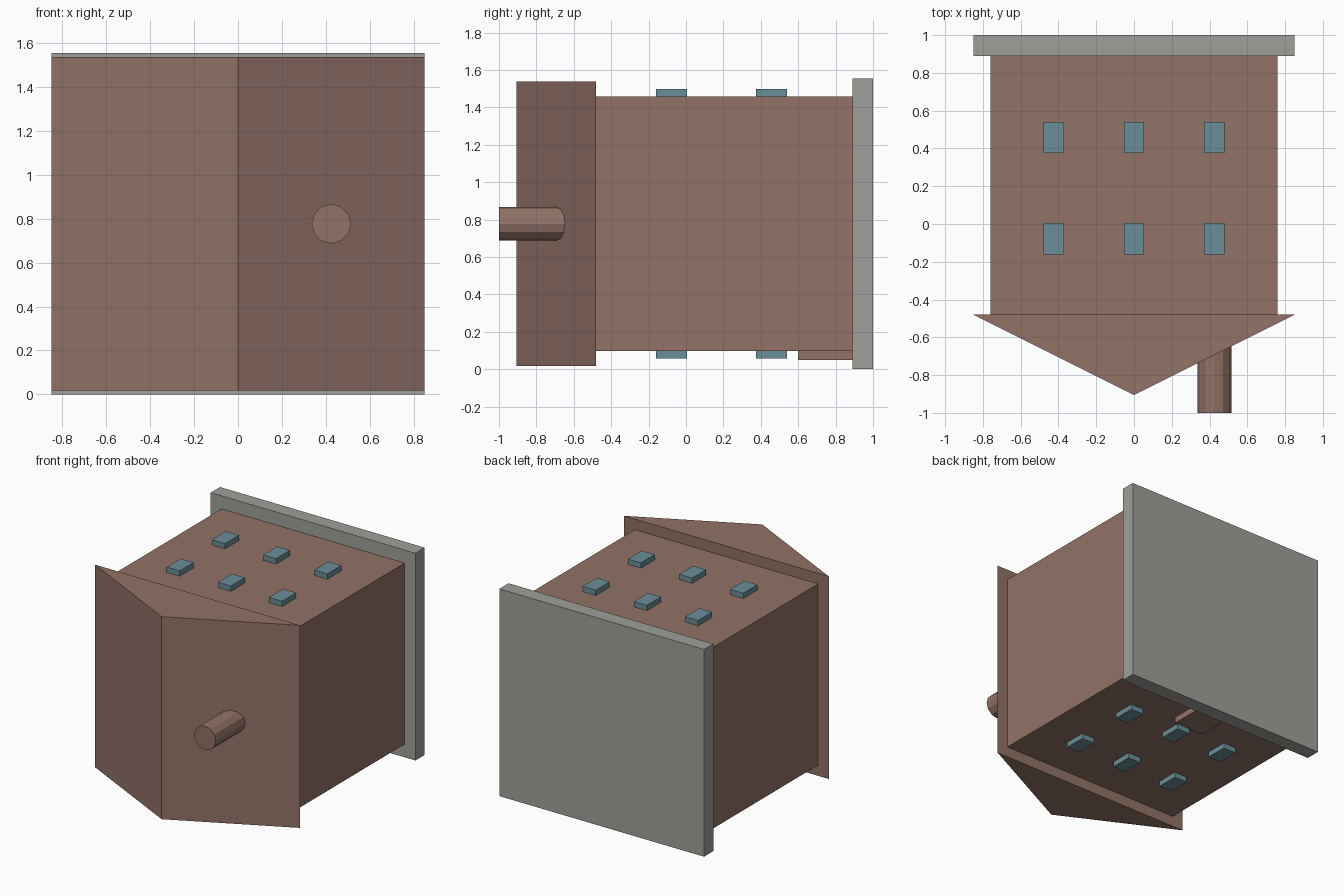
import bpy
import bmesh
import math
from mathutils import Matrix, Vector

if "Cube" in bpy.data.objects:
    bpy.data.objects.remove(bpy.data.objects["Cube"], do_unlink=True)


def material(name, rgb):
    linear = [((c / 255 + 0.055) / 1.055) ** 2.4 for c in rgb] + [1]
    mat = bpy.data.materials.new(name)
    mat.use_nodes = True
    mat.diffuse_color = linear
    mat.node_tree.nodes["Principled BSDF"].inputs["Base Color"].default_value = linear
    return mat


brown = material("brown", (146, 114, 103))
grey = material("stone grey", (159, 160, 154))
blue = material("window blue", (106, 142, 153))

MID_Z = 0.7775


def finish(name, bm, mat):
    bmesh.ops.recalc_face_normals(bm, faces=bm.faces)
    mesh = bpy.data.meshes.new(name)
    bm.to_mesh(mesh)
    bm.free()
    mesh.materials.append(mat)
    obj = bpy.data.objects.new(name, mesh)
    bpy.context.collection.objects.link(obj)
    return obj


def box(name, low, high, mat):
    low, high = Vector(low), Vector(high)
    bm = bmesh.new()
    place = Matrix.Translation((low + high) / 2) @ Matrix.Diagonal((*(high - low), 1))
    bmesh.ops.create_cube(bm, size=1, matrix=place)
    return finish(name, bm, mat)


# House body and base slab
box("house_body", (-0.76, -0.49, 0.0975), (0.76, 0.9, 1.4575), brown)
box("base_slab", (-0.85, 0.89, 0), (0.85, 1, 2 * MID_Z), grey)

# Gable roof: a triangle extruded along z
bm = bmesh.new()
outline = [bm.verts.new((x, y, 0.0175)) for x, y in ((-0.85, -0.48), (0, -0.905), (0.85, -0.48))]
triangle = bm.faces.new(outline)
extruded = bmesh.ops.extrude_face_region(bm, geom=[triangle])["geom"]
top = [v for v in extruded if isinstance(v, bmesh.types.BMVert)]
bmesh.ops.translate(bm, verts=top, vec=(0, 0, 1.52))
finish("roof", bm, brown)

# Chimney running into the roof slope
bm = bmesh.new()
place = Matrix.Translation((0.425, -0.8, MID_Z)) @ Matrix.Rotation(math.pi / 2, 4, "X")
bmesh.ops.create_cone(bm, cap_ends=True, segments=12, radius1=0.09, radius2=0.09,
                      depth=0.4, matrix=place)
finish("chimney", bm, brown)

# Door on one long wall
box("door", (-0.125, 0.6, 0.05), (0.125, 0.95, 0.12), brown)

# Windows in two rows on both opposite walls
for wall, z in (("lower", 0.0975), ("upper", 1.4575)):
    for row, y in enumerate((-0.078, 0.458)):
        for col, x in enumerate((-0.425, 0, 0.425)):
            box(f"window_{wall}_{row}_{col}", (x - 0.054, y - 0.083, z - 0.04),
                (x + 0.054, y + 0.083, z + 0.04), blue)
